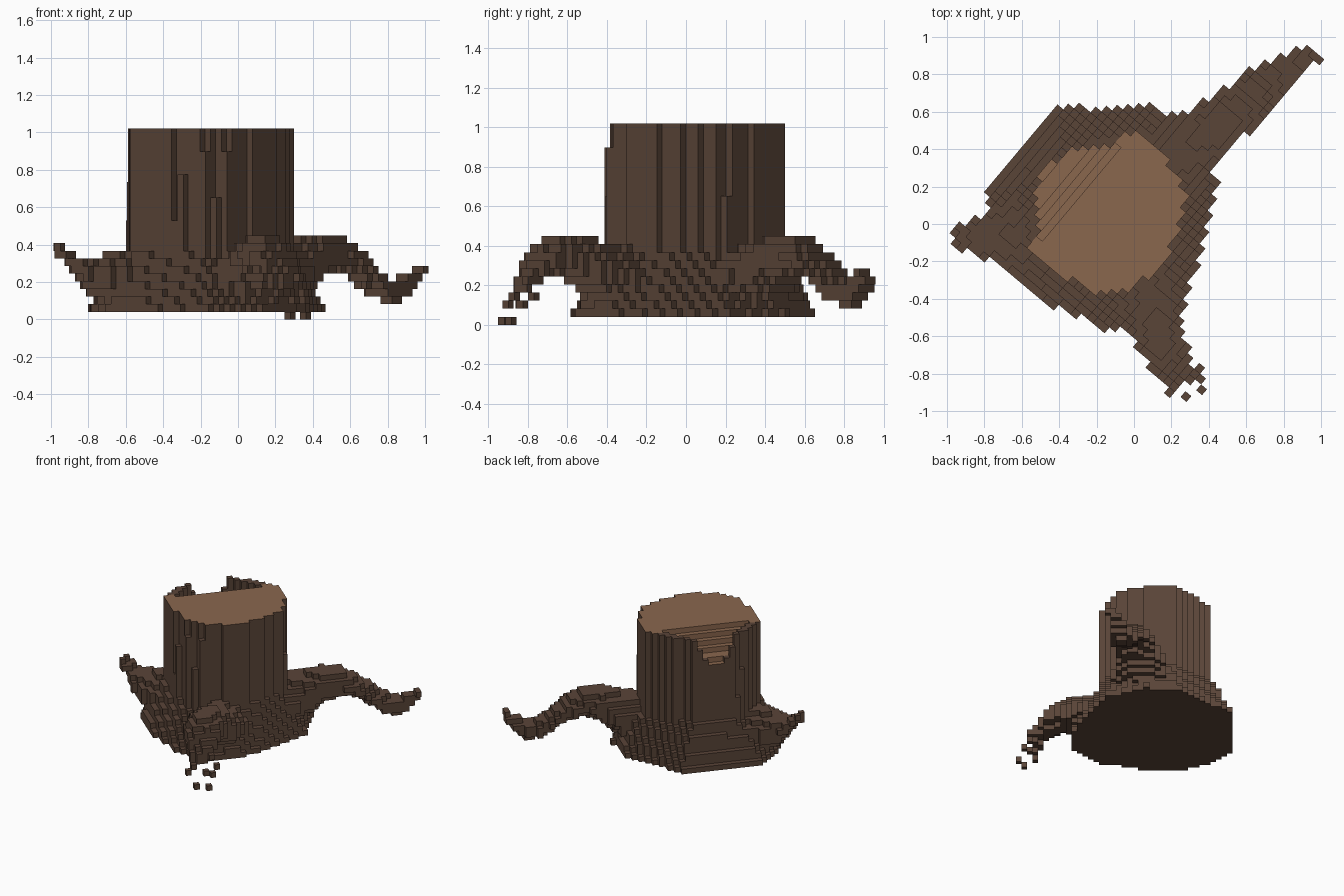
import bpy, bmesh, math, random
from mathutils import Vector

if "Cube" in bpy.data.objects:
    bpy.data.objects.remove(bpy.data.objects["Cube"])

random.seed(4)
S = 0.0408                                   # cube size
ANG = math.radians(50)                       # turn of the cube grid
U = Vector((math.cos(ANG), math.sin(ANG), 0))
V = Vector((-math.sin(ANG), math.cos(ANG), 0))
ORIGIN = U * (-.45 * S) + V * (-.25 * S)


def material(name, col):
    m = bpy.data.materials.new(name)
    m.diffuse_color = (*col, 1)
    m.use_nodes = True
    m.node_tree.nodes["Principled BSDF"].inputs["Base Color"].default_value = m.diffuse_color
    return m


MATS = [material("bark", (0.101, 0.058, 0.039)),
        material("cut_wood", (0.255, 0.136, 0.076))]

# Outline of the flared foot and the matching outline of the trunk
FOOT = [(-.42, .62), (-.78, .19), (-.755, -.1), (-.68, -.26), (-.53, -.39), (-.17, -.56),
        (.12, -.56), (.28, -.41), (.37, -.1), (.45, .2), (.32, .48), (.14, .63)]
TRUNK = [(-.38, .43), (-.565, .2), (-.565, -.08), (-.53, -.18), (-.37, -.28), (-.2, -.38),
         (-.04, -.36), (.135, -.24), (.22, -.08), (.28, .16), (.155, .38), (0, .485)]

# Roots as stations of x, y, half width, underside, top
ROOTS = {
    "back_right_root": [(.1, .25, .24, .05, .39), (.28, .4, .2, .08, .42), (.4, .49, .16, .22, .455),
                        (.51, .575, .135, .27, .45), (.595, .655, .125, .25, .39), (.67, .72, .115, .18, .31),
                        (.745, .78, .1, .11, .24), (.82, .83, .09, .085, .21), (.88, .86, .07, .12, .23),
                        (.93, .89, .055, .18, .27), (.96, .91, .05, .22, .28)],
    "front_root": [(.03, -.25, .22, .05, .38), (.1, -.43, .18, .1, .42), (.125, -.56, .135, .2, .455),
                   (.155, -.66, .12, .26, .455), (.2, -.74, .115, .25, .4), (.235, -.8, .1, .18, .31),
                   (.25, -.84, .08, .15, .24)],
    "left_root": [(-.45, -.05, .25, .05, .37), (-.7, -.06, .18, .08, .35), (-.79, -.065, .13, .14, .34),
                  (-.85, -.07, .1, .21, .34), (-.91, -.075, .07, .29, .36), (-.97, -.075, .05, .36, .41)],
}


def inside(p, poly):
    hit = False
    for a, b in zip(poly, poly[1:] + poly[:1]):
        if (a[1] > p.y) != (b[1] > p.y):
            if p.x < a[0] + (p.y - a[1]) * (b[0] - a[0]) / (b[1] - a[1]):
                hit = not hit
    return hit


def blend(k):
    return [(a[0] + (b[0] - a[0]) * k, a[1] + (b[1] - a[1]) * k) for a, b in zip(FOOT, TRUNK)]


def scaled(k):
    return [(-.14 + (x + .14) * k, .04 + (y - .04) * k) for x, y in TRUNK]


def in_root(p, stations):
    """Test the nearest stretch of the root, with a rounded section."""
    best = None
    for a, b in zip(stations, stations[1:]):
        pa, d = Vector(a[:2]), Vector(b[:2]) - Vector(a[:2])
        q = p.to_2d() - pa
        raw = q.dot(d) / d.length_squared
        t = min(1, max(0, raw))
        dist = (q - d * t).length
        if best is None or dist < best[0]:
            past = b is stations[-1] and (raw - 1) * d.length > .01
            best = (dist, past, *(a[i] + (b[i] - a[i]) * t for i in (2, 3, 4)))
    dist, past, w, lo, hi = best
    if past or dist >= w:
        return False
    half = max((hi - lo) / 2 * (1 - .7 * (dist / w) ** 2), S * .51)
    return abs(p.z - (lo + hi) / 2) <= half


def center(c):
    return ORIGIN + U * ((c[0] + .5) * S) + V * ((c[1] + .5) * S) + Vector((0, 0, (c[2] + .5) * S))


# Fill the grid with cubes, each belonging to one part
LAYERS = [blend(min(1, max(0, (k - 1) / 8))) for k in range(25)]
WIDE, CORE = scaled(1.03), scaled(0.9)
cells, wood = {}, set()
for i in range(-36, 36):
    for j in range(-36, 36):
        ridge = random.uniform(.5, .95) if random.random() < .4 else 0
        for k in range(25):
            c = (i, j, k)
            p = center(c)
            if k >= 1 and (inside(p, LAYERS[k]) or (p.z < ridge and inside(p, WIDE))):
                core = inside(p, CORE)
                out = p.dot(V)               # distance towards the broken side
                along = p.dot(U)
                slope = 1.02 - max(0, out - .30) * .9
                gap = abs(along + .08) < .06 + max(0, p.z - .8) * .4
                if k > 15 and p.z > slope and out > .30 and (core or gap):
                    continue                 # broken notch behind the rim
                cells[c] = "flared_foot" if k < 9 else "trunk"
                if k > 15 and (core or gap or (k == 24 and out < .36)):
                    wood.add(c)
                continue
            for name, stations in ROOTS.items():
                if in_root(p, stations):
                    cells[c] = name
                    break

# Loose crumbs at the end of the front root
for x, y, z in [(.283, -.918, .02), (.355, -.887, .02), (.35, -.83, .1), (.345, -.785, .14),
                (.21, -.9, .1), (.2, -.87, .14), (.29, -.84, .1), (.18, -.83, .18)]:
    p = Vector((x, y, z)) - ORIGIN
    c = (math.floor(p.dot(U) / S), math.floor(p.dot(V) / S), math.floor(z / S))
    cells.setdefault(c, "root_crumbs")


def face_corners(axis, sign):
    a, b = [n for n in range(3) if n != axis]
    ring = []
    for s, t in ((0, 0), (1, 0), (1, 1), (0, 1)):
        o = [0, 0, 0]
        o[axis], o[a], o[b] = (sign + 1) // 2, s, t
        ring.append(o)
    flip = (sign < 0) != (axis == 1)
    return ring[::-1] if flip else ring


# Only the exposed cube faces become geometry
for part in sorted(set(cells.values())):
    bm = bmesh.new()
    for c, owner in cells.items():
        if owner != part:
            continue
        for axis in range(3):
            for sign in (-1, 1):
                n = list(c)
                n[axis] += sign
                if tuple(n) in cells:
                    continue
                vs = []
                for o in face_corners(axis, sign):
                    g = [(c[m] + o[m]) * S for m in range(3)]
                    vs.append(bm.verts.new(ORIGIN + U * g[0] + V * g[1] + Vector((0, 0, g[2]))))
                f = bm.faces.new(vs)
                # cut wood on upward faces and on the risers of the notch
                riser = axis == 1 and sign > 0 and inside(center(c), CORE)
                if c in wood and ((axis == 2 and sign > 0) or riser):
                    f.material_index = 1
    bmesh.ops.remove_doubles(bm, verts=bm.verts, dist=1e-4)
    mesh = bpy.data.meshes.new(part)
    bm.to_mesh(mesh)
    bm.free()
    for m in MATS:
        mesh.materials.append(m)
    bpy.context.collection.objects.link(bpy.data.objects.new(part, mesh))
